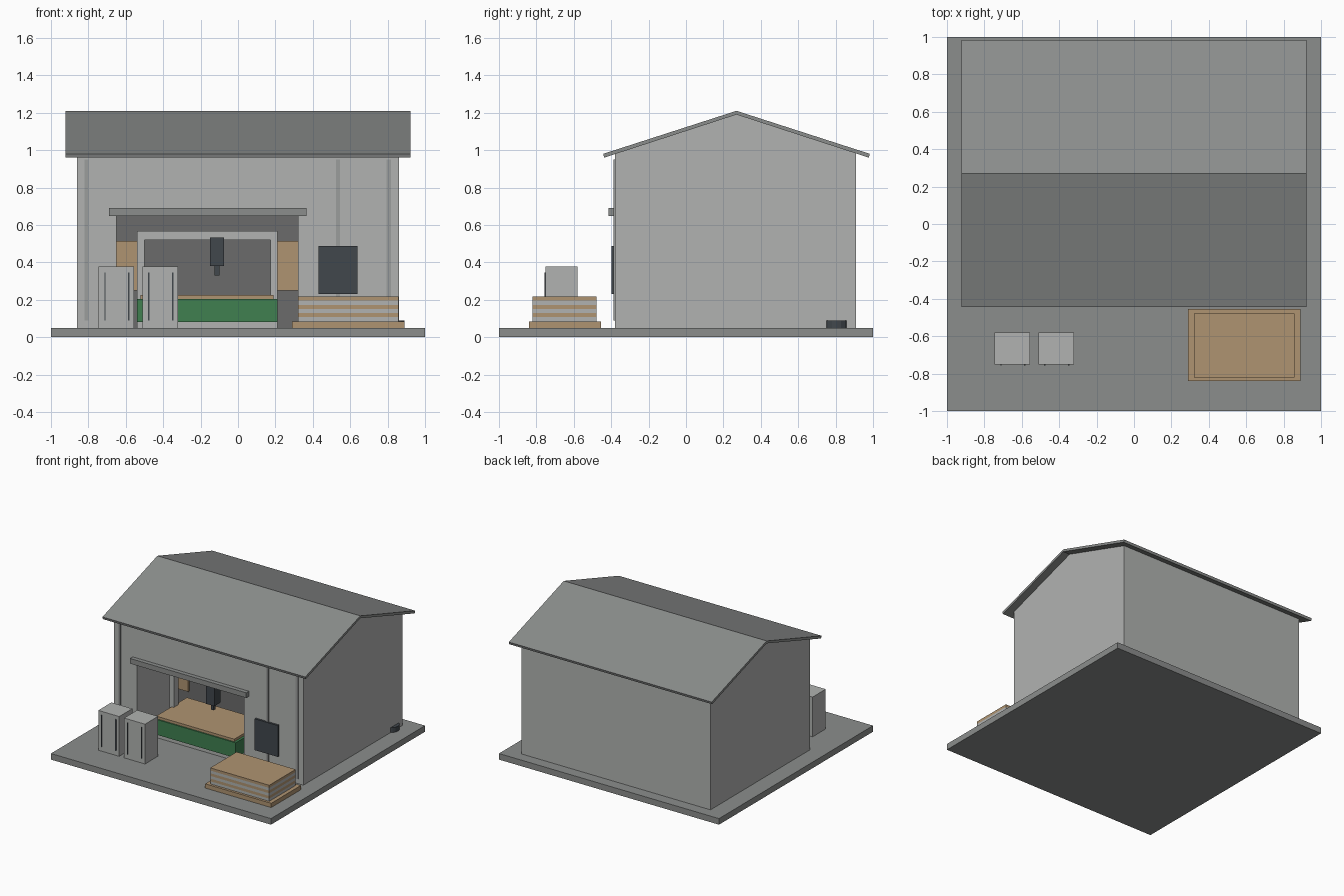
import bpy, bmesh

old = bpy.data.objects.get("Cube")
if old:
    bpy.data.objects.remove(old, do_unlink=True)


def material(name, r, g, b):
    m = bpy.data.materials.new(name)
    m.use_nodes = True
    m.diffuse_color = (r, g, b, 1)
    node = next(n for n in m.node_tree.nodes if n.type == 'BSDF_PRINCIPLED')
    node.inputs["Base Color"].default_value = (r, g, b, 1)
    return m


LIGHT = material("light grey", .44, .45, .44)
STRIP = material("strip grey", .33, .34, .335)
MID = material("mid grey", .26, .27, .265)
DARK = material("dark grey", .145, .148, .146)
WOOD = material("plywood", .43, .295, .165)
GREEN = material("machine green", .05, .215, .08)
SLATE = material("slate", .053, .063, .073)


def finish(name, bm, *mats):
    bmesh.ops.recalc_face_normals(bm, faces=bm.faces)
    mesh = bpy.data.meshes.new(name)
    bm.to_mesh(mesh)
    bm.free()
    obj = bpy.data.objects.new(name, mesh)
    bpy.context.collection.objects.link(obj)
    for m in mats:
        mesh.materials.append(m)
    return obj


def box(name, mat, x, y, z):
    """Box from (min, max) pairs on each axis."""
    bm = bmesh.new()
    bmesh.ops.create_cube(bm, size=1)
    for v in bm.verts:
        v.co = [r[0] if c < 0 else r[1] for c, r in zip(v.co, (x, y, z))]
    return finish(name, bm, mat)


def prism(name, profile, half, *mats):
    """Extrude a (y, z) outline along x."""
    bm = bmesh.new()
    face = bm.faces.new([bm.verts.new((-half, y, z)) for y, z in profile])
    out = bmesh.ops.extrude_face_region(bm, geom=[face])["geom"]
    for v in out:
        if isinstance(v, bmesh.types.BMVert):
            v.co.x = half
    return finish(name, bm, *mats)


# Ground slab
box("ground_slab", MID, (-1, 1), (-1, 1), (0, .05))

# Walls with a recessed work bay
FRONT, BACK, RIDGE = -.38, .91, .27
walls = prism("walls", [(FRONT, .05), (BACK, .05), (BACK, .985), (RIDGE, 1.19), (FRONT, .985)],
              .86, LIGHT, DARK)
cutter = box("bay_cutter", DARK, (-.65, .32), (-.6, .14), (0, .65))
cutter.hide_render = True
mod = walls.modifiers.new("bay", 'BOOLEAN')
mod.operation, mod.solver, mod.object = 'DIFFERENCE', 'EXACT', cutter
bpy.context.view_layer.objects.active = walls
bpy.ops.object.modifier_apply(modifier=mod.name)
bpy.data.objects.remove(cutter, do_unlink=True)
for p in walls.data.polygons:
    p.material_index = int(p.normal.y < -.9 and p.center.y > 0)

# Gabled roof
prism("roof", [(-.443, .98), (RIDGE, 1.21), (.983, .98), (.977, .96), (RIDGE, 1.19), (-.437, .96)],
      .922, MID)

# Front wall trim
box("bay_lintel", MID, (-.69, .365), (-.415, FRONT), (.648, .69))
for i, x in enumerate((-.81, .535, .806)):
    box(f"wall_strip_{i}", STRIP, (x - .011, x + .011), (-.388, FRONT), (.09, .95))
box("wall_screen", SLATE, (.43, .64), (-.397, FRONT), (.23, .487))

# Boards on the back of the bay
for side, x in (("right", (-.65, -.54)), ("left", (.21, .32))):
    box(f"bay_board_{side}", WOOD, x, (.125, .14), (.25, .515))

# Cutting machine
box("machine_plinth", LIGHT, (-.54, .21), (-.32, .08), (.05, .08))
box("machine_bed", GREEN, (-.54, .21), (-.33, .09), (.08, .205))
box("machine_sheet", WOOD, (-.52, .19), (-.32, .08), (.205, .226))
for side, x in (("right", (-.54, -.5)), ("left", (.175, .21))):
    box(f"gantry_post_{side}", LIGHT, x, (-.12, -.06), (.205, .52))
box("gantry_beam", LIGHT, (-.54, .21), (-.12, -.06), (.52, .568))
box("tool_head", SLATE, (-.15, -.075), (-.2, -.12), (.38, .532))
box("tool_bit", SLATE, (-.125, -.1), (-.175, -.15), (.33, .38))

# Cabinets with thin dark handles
for i, x in enumerate((-.65, -.415)):
    box(f"cabinet_{i}", LIGHT, (x - .095, x + .095), (-.75, -.58), (.05, .377))
    for j, hx in enumerate((x - .062, x + .066)):
        box(f"cabinet_{i}_handle_{j}", SLATE, (hx - .003, hx + .003), (-.757, -.75), (.09, .347))

# Pallet and stacked sheets
box("pallet", WOOD, (.29, .89), (-.84, -.455), (.05, .085))
layer = .022
for i in range(6):
    z = .085 + i * layer
    box(f"sheet_{i}", WOOD if i % 2 else LIGHT, (.322, .858), (-.82, -.478), (z, z + layer))

# Coil resting against the side wall
bm = bmesh.new()
bmesh.ops.create_cone(bm, cap_ends=True, segments=16, radius1=.065, radius2=.065, depth=.04)
coil = finish("side_coil", bm, SLATE)
coil.location = (.825, .805, .07)
